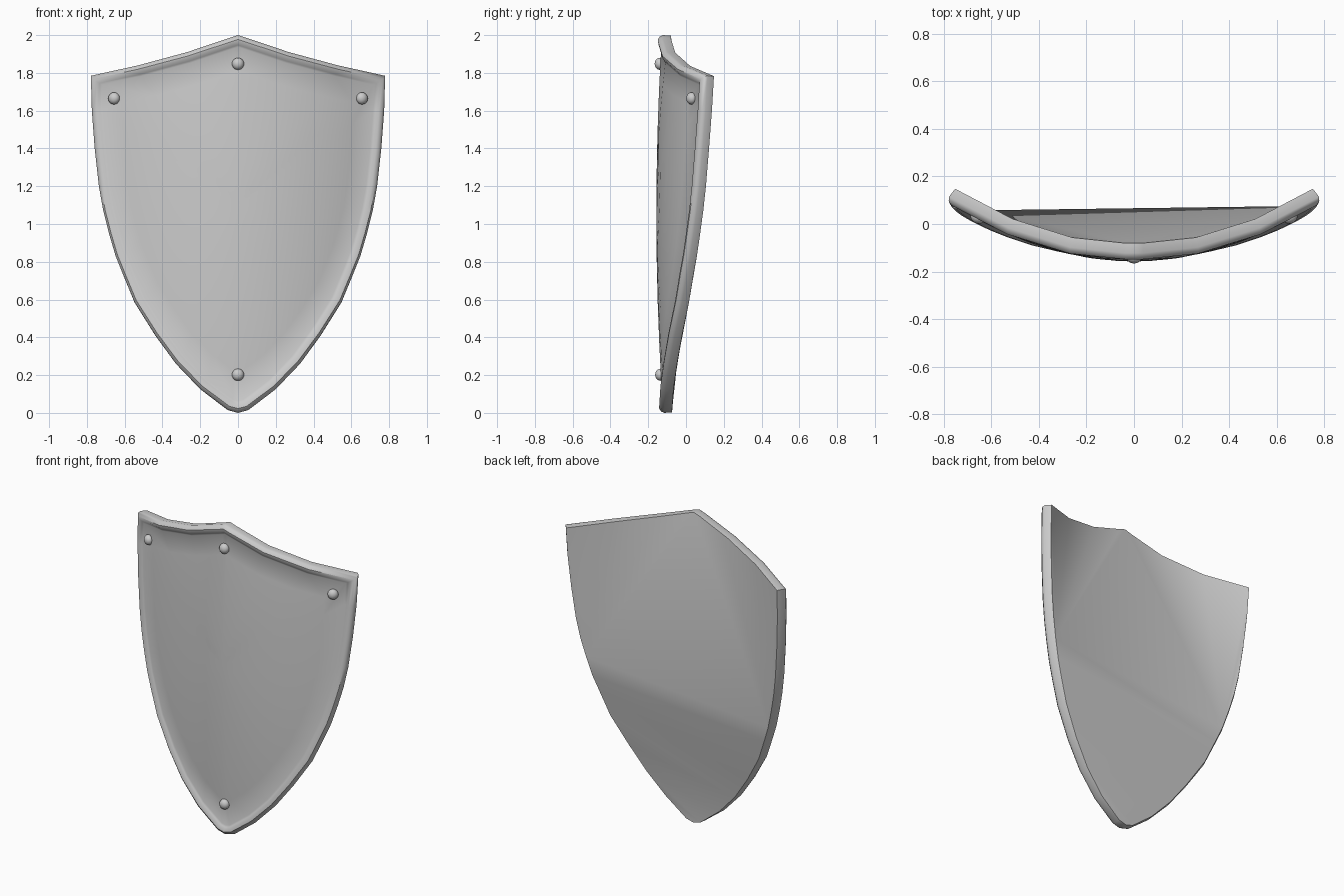
import bpy, bmesh, math
from mathutils import Vector

if "Cube" in bpy.data.objects:
    bpy.data.objects.remove(bpy.data.objects["Cube"])

steel = bpy.data.materials.new("steel_grey")
steel.diffuse_color = (0.6, 0.6, 0.6, 1)
steel.use_nodes = True
steel.node_tree.nodes["Principled BSDF"].inputs["Base Color"].default_value = steel.diffuse_color


def surface(x, z, h=0.0):
    """Point on the bowed shield sheet, raised by h along its normal."""
    y = -0.157 + 0.41 * x * x + 0.03 * ((z - 1.05) / 0.95) ** 2
    n = Vector((0.82 * x, -1, 0)).normalized()
    return Vector((x, y, z)) + n * h


def finish(bm, name, angle):
    bmesh.ops.recalc_face_normals(bm, faces=bm.faces)
    me = bpy.data.meshes.new(name)
    bm.to_mesh(me)
    bm.free()
    me.materials.append(steel)
    ob = bpy.data.objects.new(name, me)
    bpy.context.collection.objects.link(ob)
    bpy.ops.object.select_all(action='DESELECT')
    ob.select_set(True)
    bpy.context.view_layer.objects.active = ob
    bpy.ops.object.shade_smooth_by_angle(angle=math.radians(angle))
    return ob


# Right half of the outline, from the top peak round to the bottom tip
half = [(0, 2.0), (.04, 1.987), (.27, 1.91), (.53, 1.84), (.78, 1.785),
        (.775, 1.6), (.76, 1.4), (.738, 1.2), (.715, 1.07), (.685, .95),
        (.65, .83), (.61, .73), (.55, .585), (.44, .41), (.33, .26),
        (.2, .125), (.055, .015), (0, 0)]
n = len(half)
outline = [Vector(p) for p in half] + [Vector((-x, z)) for x, z in half[-2:0:-1]]
count = len(outline)


def inset(d):
    """Outline moved inwards by d with mitred corners."""
    pts = []
    for i, p in enumerate(outline):
        a = (p - outline[i - 1]).normalized()
        b = (outline[(i + 1) % count] - p).normalized()
        na, nb = Vector((a.y, -a.x)), Vector((b.y, -b.x))
        pts.append(p + (na + nb) * (d / (1 + na.dot(nb))))
    return pts


bm = bmesh.new()


def add_ring(pts, h):
    return [bm.verts.new(surface(p.x, p.y, h)) for p in pts]


# Rolled rim: cross-section as (inset, height)
section = [(.003, -.047), (0, -.005), (.007, .011), (.022, .02),
           (.038, .016), (.05, .006), (.06, 0)]
rings = [add_ring(inset(d), h) for d, h in section]

# Bowed front panel: rings shrinking to the middle
inner = inset(.06)
mid = Vector((0, 1.1))
for t in (.85, .7, .5, .3, .12):
    rings.append(add_ring([mid + (p - mid) * t for p in inner], 0))
for r0, r1 in zip(rings, rings[1:]):
    for i in range(count):
        j = (i + 1) % count
        bm.faces.new((r0[i], r0[j], r1[j], r1[i]))
centre = bm.verts.new(surface(0, 1.1))
for i in range(count):
    bm.faces.new((rings[-1][i], rings[-1][(i + 1) % count], centre))

# Back: fans above a main chord, rungs across below it
back = rings[0]
right = back[:n]
left = [back[0]] + back[:n - 2:-1]
r, l = 9, 10
bm.faces.new((right[0], right[r], left[l]))
for side, k in ((right, r), (left, l)):
    for i in range(k - 1):
        bm.faces.new((side[i], side[i + 1], side[k]))
while l < n - 1:
    bm.faces.new((left[l], right[r], left[l + 1]))
    l += 1
    if l < n - 1 or r < n - 2:
        bm.faces.new((right[r], right[r + 1], left[l]))
        r += 1
finish(bm, "shield_body", 40)

# Domed rivets
for name, x, z in (("top_rivet", 0, 1.848), ("bottom_rivet", 0, .202),
                   ("left_rivet", -.655, 1.665), ("right_rivet", .655, 1.665)):
    bm = bmesh.new()
    bmesh.ops.create_uvsphere(bm, u_segments=16, v_segments=10, radius=.032)
    bmesh.ops.scale(bm, vec=(1, .85, 1), verts=bm.verts)
    ob = finish(bm, name, 60)
    ob.location = surface(x, z, .003)
    ob.rotation_euler.z = math.atan(.82 * x)
